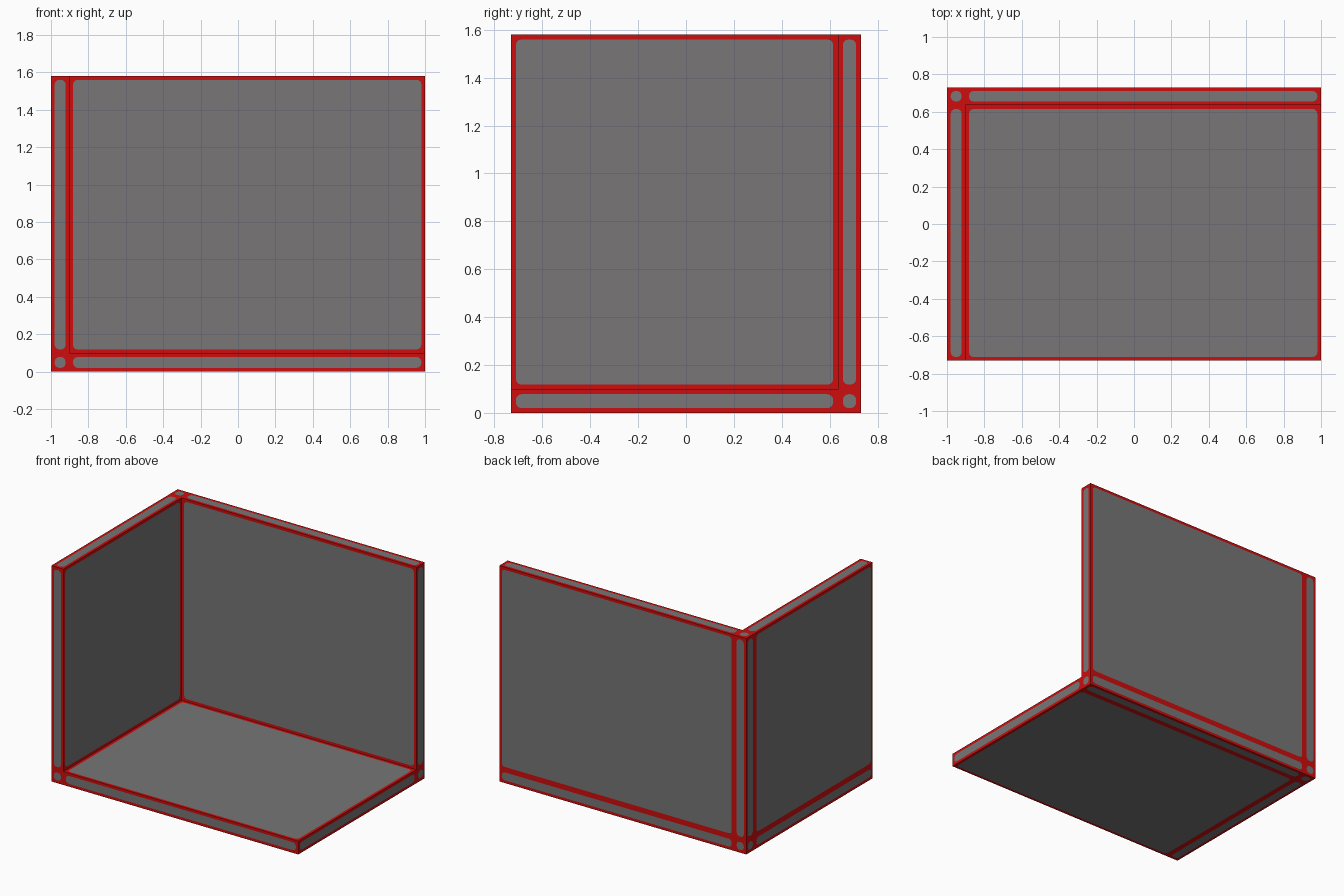
import bpy, bmesh, math
from mathutils import Vector

if "Cube" in bpy.data.objects:
    bpy.data.objects.remove(bpy.data.objects["Cube"])

# Grid planes of the open corner: solid slabs around one empty cell
CUTS = ((-1.0, -0.902, 1.0), (-0.731, 0.635, 0.731), (0.0, 0.098, 1.58))
EMPTY = (1, 0, 1)
MARGIN, RADIUS, STEPS = 0.02, 0.024, 3


def material(name, rgb):
    m = bpy.data.materials.new(name)
    m.diffuse_color = (*rgb, 1)
    m.use_nodes = True
    m.node_tree.nodes["Principled BSDF"].inputs["Base Color"].default_value = m.diffuse_color
    return m


RED = material("red trim", (0.62, 0.004, 0.004))
GREY = material("grey panel", (0.188, 0.183, 0.185))


def solid(cell):
    return all(c in (0, 1) for c in cell) and tuple(cell) != EMPTY


def panel_face(bm, cell, axis, side):
    """One outside face: red frame around a grey panel with rounded corners."""
    u, v = (axis + 1) % 3, (axis + 2) % 3
    level = CUTS[axis][cell[axis] + side]
    u0, u1 = CUTS[u][cell[u]], CUTS[u][cell[u] + 1]
    v0, v1 = CUTS[v][cell[v]], CUTS[v][cell[v] + 1]
    normal = Vector((0, 0, 0))
    normal[axis] = 1 if side else -1

    def vert(a, b):
        p = Vector((0, 0, 0))
        p[axis], p[u], p[v] = level, a, b
        return bm.verts.new(p)

    def face(verts, index):
        f = bm.faces.new(verts)
        f.material_index = index
        f.normal_update()
        if f.normal.dot(normal) < 0:
            f.normal_flip()

    outer, arcs = [], []
    corners = ((u1, v1, -1, -1), (u0, v1, 1, -1), (u0, v0, 1, 1), (u1, v0, -1, 1))
    for k, (a, b, sa, sb) in enumerate(corners):
        outer.append(vert(a, b))
        ca, cb = a + sa * (MARGIN + RADIUS), b + sb * (MARGIN + RADIUS)
        arc = []
        for i in range(STEPS + 1):
            t = math.pi / 2 * (k + i / STEPS)
            arc.append(vert(ca + RADIUS * math.cos(t), cb + RADIUS * math.sin(t)))
        arcs.append(arc)
    for k in range(4):
        n = (k + 1) % 4
        face([outer[k], outer[n], arcs[n][0], arcs[k][-1]], 0)
        for i in range(STEPS):
            face([outer[k], arcs[k][i + 1], arcs[k][i]], 0)
    face([p for arc in arcs for p in arc], 1)


def slab(name, cells):
    bm = bmesh.new()
    for cell in cells:
        for axis in range(3):
            for side in (0, 1):
                neighbour = list(cell)
                neighbour[axis] += 1 if side else -1
                if not solid(neighbour):
                    panel_face(bm, cell, axis, side)
    bmesh.ops.remove_doubles(bm, verts=bm.verts, dist=1e-5)
    mesh = bpy.data.meshes.new(name)
    bm.to_mesh(mesh)
    bm.free()
    mesh.materials.append(RED)
    mesh.materials.append(GREY)
    bpy.context.collection.objects.link(bpy.data.objects.new(name, mesh))


# Floor, left wall (with the corner post) and back wall
slab("floor", [(x, y, 0) for x in (0, 1) for y in (0, 1)])
slab("left_wall", [(0, 0, 1), (0, 1, 1)])
slab("back_wall", [(1, 1, 1)])
